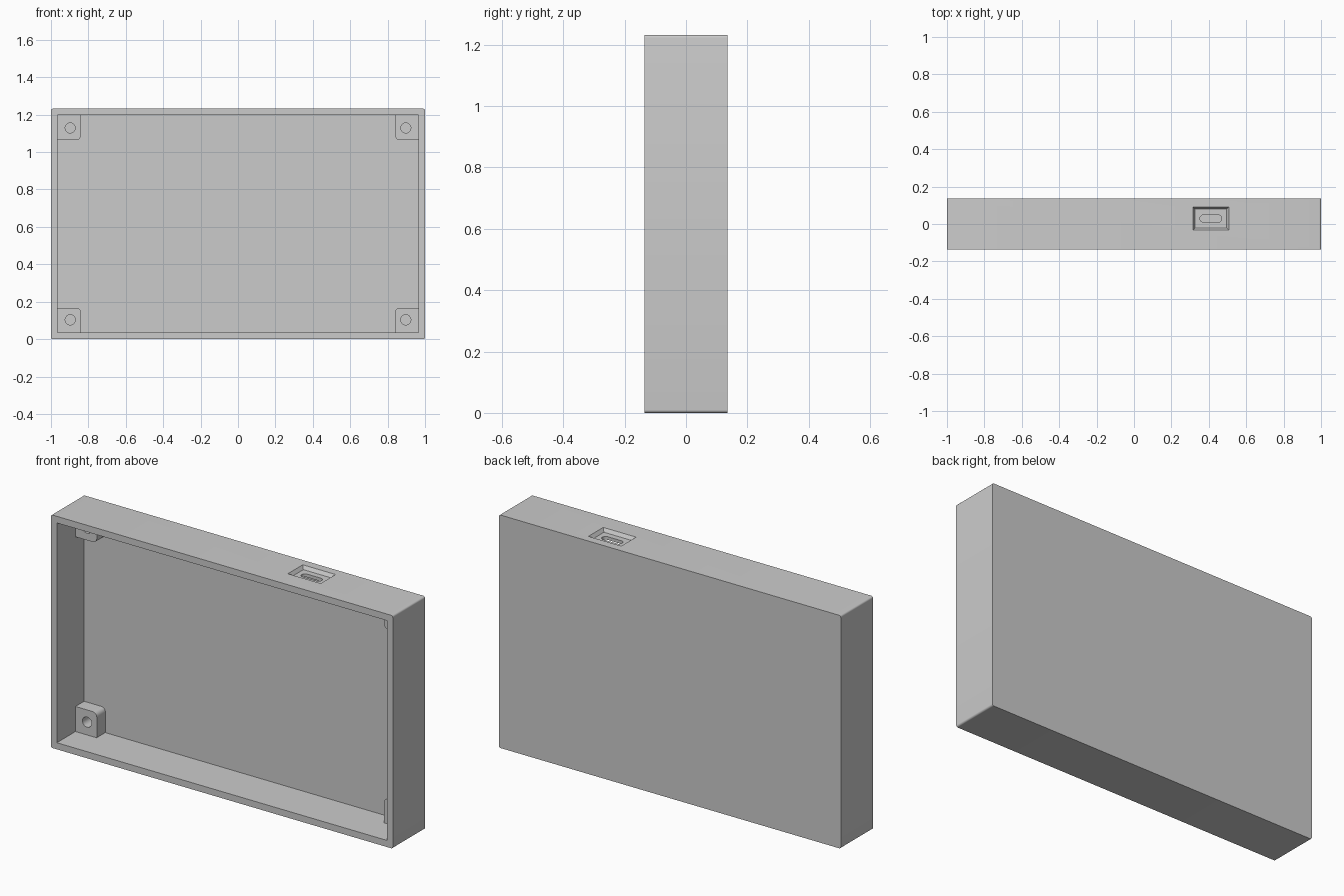
import bpy, bmesh
from math import cos, sin, pi

if "Cube" in bpy.data.objects:
    bpy.data.objects.remove(bpy.data.objects["Cube"])

W, D, H = 2.0, 0.27, 1.232
WALL, BACK = 0.035, 0.043
INNER_Y = D / 2 - BACK


def rounded_rect(cx, cy, w, h, r, n=5):
    """Outline of a rounded rectangle, counter-clockwise."""
    if r <= 0:
        return [(cx + sx * w / 2, cy + sy * h / 2)
                for sx, sy in ((1, 1), (-1, 1), (-1, -1), (1, -1))]
    pts = []
    for q, (sx, sy) in enumerate(((1, 1), (-1, 1), (-1, -1), (1, -1))):
        for i in range(n + 1):
            a = (q + i / n) * pi / 2
            pts.append((cx + sx * (w / 2 - r) + r * cos(a),
                        cy + sy * (h / 2 - r) + r * sin(a)))
    return pts


def loft(name, start, end, a, b, axis):
    """Solid between two outlines at depths a and b along the axis."""
    place = (lambda p, d: (p[0], d, p[1])) if axis == 'Y' else (lambda p, d: (p[0], p[1], d))
    bm = bmesh.new()
    lo = [bm.verts.new(place(p, a)) for p in start]
    hi = [bm.verts.new(place(p, b)) for p in end]
    bm.faces.new(lo)
    bm.faces.new(hi[::-1])
    n = len(lo)
    for i in range(n):
        bm.faces.new((lo[i], hi[i], hi[(i + 1) % n], lo[(i + 1) % n]))
    bmesh.ops.recalc_face_normals(bm, faces=bm.faces)
    mesh = bpy.data.meshes.new(name)
    bm.to_mesh(mesh)
    bm.free()
    ob = bpy.data.objects.new(name, mesh)
    bpy.context.collection.objects.link(ob)
    return ob


def prism(name, outline, a, b, axis):
    return loft(name, outline, outline, a, b, axis)


def combine(target, tool, operation):
    """Apply a boolean and discard the tool."""
    mod = target.modifiers.new("boolean", 'BOOLEAN')
    mod.operation, mod.object, mod.solver = operation, tool, 'EXACT'
    bpy.context.view_layer.objects.active = target
    bpy.ops.object.modifier_apply(modifier=mod.name)
    bpy.data.objects.remove(tool)


# Shallow shell, open at the front
case = prism("enclosure_case", rounded_rect(0, H / 2, W, H, 0.01), -D / 2, D / 2, 'Y')
cavity = prism("cavity_cutter",
               rounded_rect(0, H / 2, W - 2 * WALL, H - 2 * WALL, 0), -0.3, INNER_Y, 'Y')
combine(case, cavity, 'DIFFERENCE')

# Corner screw posts with blind holes
for sx in (-1, 1):
    for sz in (-1, 1):
        post = prism("screw_post",
                     rounded_rect(sx * 0.9155, H / 2 + sz * 0.524, 0.151, 0.151, 0.024),
                     0.02, INNER_Y + 0.015, 'Y')
        combine(case, post, 'UNION')
        hole = prism("hole_cutter",
                     rounded_rect(sx * 0.897, H / 2 + sz * 0.513, 0.054, 0.054, 0.027, 8),
                     -0.05, 0.085, 'Y')
        combine(case, hole, 'DIFFERENCE')

# Tapered recess and connector slot in the top wall
PX, PY = 0.411, 0.029
recess = loft("recess_cutter", rounded_rect(PX, PY, 0.168, 0.100, 0),
              rounded_rect(PX, PY, 0.216, 0.148, 0), H - 0.018, H + 0.018, 'Z')
combine(case, recess, 'DIFFERENCE')
slot = prism("slot_cutter", rounded_rect(PX, PY, 0.116, 0.038, 0.018, 6), H - 0.07, H + 0.05, 'Z')
combine(case, slot, 'DIFFERENCE')

# Smooth the small radii, keep edges sharp
bpy.ops.object.select_all(action='DESELECT')
case.select_set(True)
bpy.context.view_layer.objects.active = case
bpy.ops.object.shade_smooth_by_angle(angle=pi / 6)
